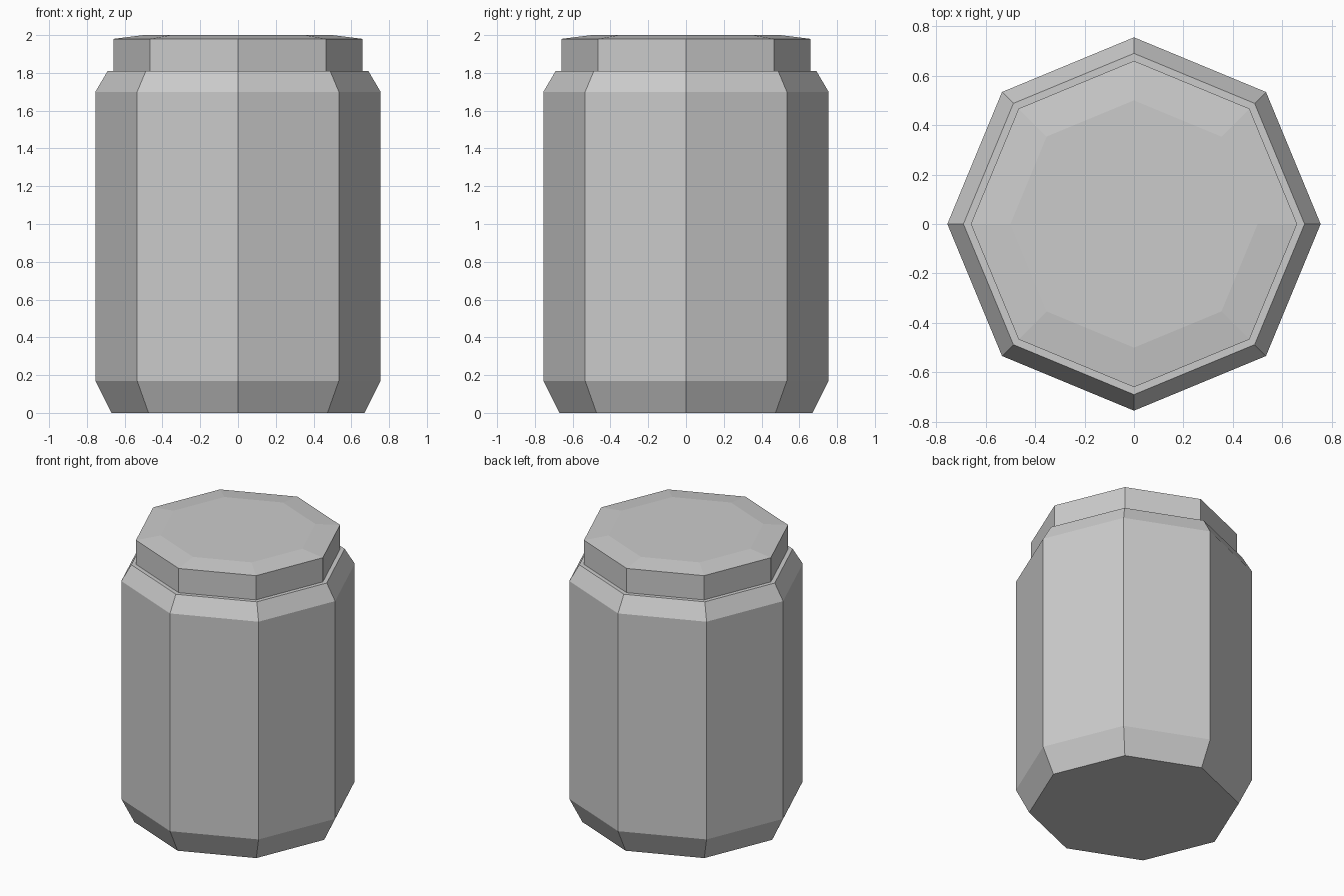
import bpy, bmesh, math
from mathutils import Vector

if "Cube" in bpy.data.objects:
    bpy.data.objects.remove(bpy.data.objects["Cube"])

SIDES = 8
# Jar wall profiles as (v, radius, z); v = 0 is the base centre, v = 1 + z on the wall
OUTER = [(0, 0, 0), (1, .67, 0), (1.17, .755, .17), (2.7, .755, 1.7), (2.81, .69, 1.81)]
INNER = [(0, 0, .08), (1, .60, .08), (1.17, .67, .2), (2.7, .67, 1.67), (2.81, .60, 1.81)]


def wall_point(s, v, profile):
    """Wrap unrolled coordinates (s in octagon sides, v along profile) onto the jar."""
    for (v0, r0, z0), (v1, r1, z1) in zip(profile, profile[1:]):
        if v <= v1 + 1e-6:
            break
    f = (v - v0) / (v1 - v0)
    r, z = r0 + (r1 - r0) * f, z0 + (z1 - z0) * f
    k = math.floor(s + 1e-6)
    t = s - k
    a, b = (Vector((math.cos(i * math.tau / SIDES), math.sin(i * math.tau / SIDES), 0)) for i in (k, k + 1))
    p = a.lerp(b, t) * r
    p.z = z
    return p


def finish(bm, name):
    bmesh.ops.recalc_face_normals(bm, faces=bm.faces)
    me = bpy.data.meshes.new(name)
    bm.to_mesh(me)
    bm.free()
    ob = bpy.data.objects.new(name, me)
    bpy.context.collection.objects.link(ob)
    return ob


def shard(name, outline):
    """Cut a flat outline at the jar's edges, thicken it and wrap it round the jar."""
    bm = bmesh.new()
    bm.faces.new([bm.verts.new((s, 0, v)) for s, v in outline])
    cuts = [((i, 0, 0), (1, 0, 0)) for i in range(1, 2 * SIDES)]
    cuts += [((0, 0, p[0]), (0, 0, 1)) for p in OUTER[1:-1]]
    for co, no in cuts:
        bmesh.ops.bisect_plane(bm, geom=bm.verts[:] + bm.edges[:] + bm.faces[:],
                               dist=1e-5, plane_co=co, plane_no=no)
    new = bmesh.ops.extrude_face_region(bm, geom=bm.faces[:], use_keep_orig=True)["geom"]
    inner = {v for v in new if isinstance(v, bmesh.types.BMVert)}
    for v in bm.verts:
        v.co = wall_point(v.co.x, v.co.z, INNER if v in inner else OUTER)
    bmesh.ops.remove_doubles(bm, verts=bm.verts, dist=1e-4)
    return finish(bm, name)


def shift(path):
    return [(s + SIDES, v) for s, v in path]


# Main crack running round the jar, as (s, z)
ring = [(.375, .99), (1.07, 1.10), (1.75, .90), (2, .89), (3, .84), (4, .83), (4.34, .84),
        (5, 1.185), (5.46, 1.39), (6, 1.36), (7, 1.2), (8, 1.02), (8.375, .99)]
ring = [(s, z + 1) for s, z in ring]
wrap = ring + shift(ring[1:2])

# Branch cracks, listed away from the ring: up to the rim or down to the base centre
up_right = [(1, 2.21), (.8, 2.7), (.81, 2.81)]
up_back = [(1.72, 2.7), (1.78, 2.81)]
up_front = [(5.35, 2.7), (5.3, 2.81)]
down_back = [(1.76, 1.17), (1.76, 1), (1.76, 0)]
down_left = [(4.57, 1.17), (4.6, 1), (4.6, 0)]
down_right = [(8, 1.33), (7.925, 1.17), (7.85, 1), (7.85, 0)]
down_right_start = [(s - SIDES, v) for s, v in down_right]

# Upper shards
shard("upper_sliver_shard", up_right[::-1] + ring[1:2] + up_back)
shard("upper_back_shard", up_back[::-1] + ring[1:9] + up_front)
shard("upper_front_shard", up_front[::-1] + wrap[8:] + shift(up_right))


# Lower shards, shifted one turn where the outline would start below s = 0
shard("lower_right_shard", shift(down_right_start[::-1] + ring[0:3] + down_back))
shard("lower_back_shard", down_back[::-1] + ring[2:7] + down_left)
shard("lower_front_shard", down_left[::-1] + ring[6:] + down_right)

# Octagonal lid with a slightly raised top
bm = bmesh.new()
rings = [[bm.verts.new((r * math.cos(i * math.tau / SIDES), r * math.sin(i * math.tau / SIDES), z))
          for i in range(SIDES)] for r, z in ((.66, 1.81), (.66, 1.98), (.5, 2.0))]
for lo, hi in zip(rings, rings[1:]):
    for i in range(SIDES):
        j = (i + 1) % SIDES
        bm.faces.new((lo[i], lo[j], hi[j], hi[i]))
bm.faces.new(rings[0][::-1])
bm.faces.new(rings[-1])
finish(bm, "lid")
